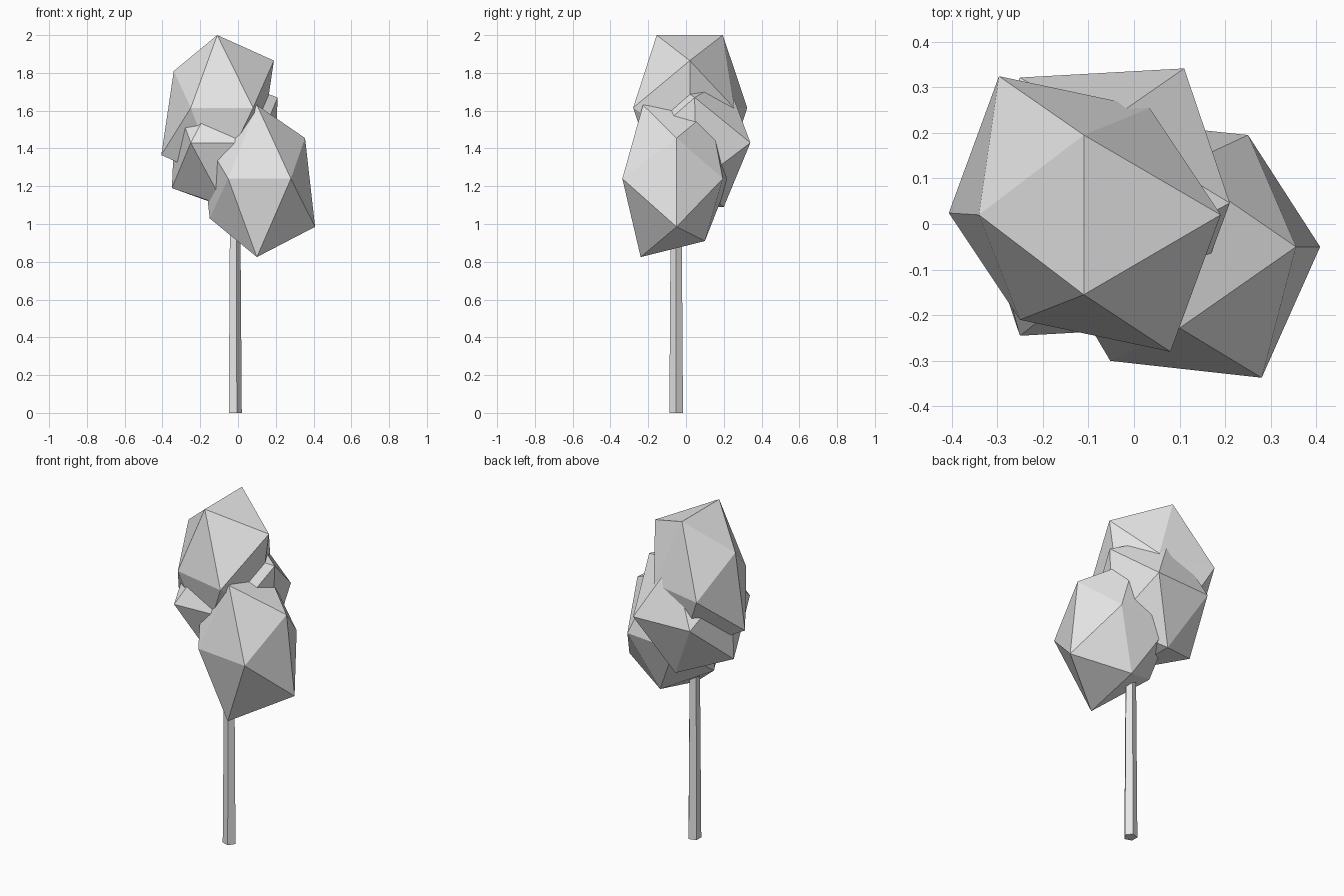
import bpy, bmesh, math
from mathutils import Vector

if "Cube" in bpy.data.objects:
    bpy.data.objects.remove(bpy.data.objects["Cube"])

grey = bpy.data.materials.new("plain_grey")
grey.diffuse_color = (0.8, 0.8, 0.8, 1)
grey.use_nodes = True
grey.node_tree.nodes["Principled BSDF"].inputs["Base Color"].default_value = grey.diffuse_color


def finish(bm, name):
    mesh = bpy.data.meshes.new(name)
    bmesh.ops.recalc_face_normals(bm, faces=bm.faces)
    bm.to_mesh(mesh)
    bm.free()
    mesh.materials.append(grey)
    obj = bpy.data.objects.new(name, mesh)
    bpy.context.collection.objects.link(obj)
    return obj


def foliage(name, points, centre=None):
    """Faceted twenty-sided clump; with a centre, each point is mirrored through it."""
    pts = [Vector(p) for p in points]
    if centre:
        pts += [2 * Vector(centre) - p for p in pts]
    bm = bmesh.new()
    for p in pts:
        bm.verts.new(p)
    hull = bmesh.ops.convex_hull(bm, input=bm.verts)
    loose = [v for v in bm.verts if not v.link_faces]
    bmesh.ops.delete(bm, geom=loose, context='VERTS')
    return finish(bm, name)


# Tall upper clump
foliage("upper_foliage",
        [(-0.11, 0.195, 2.0), (-0.11, -0.155, 2.0),
         (-0.34, 0.02, 1.81), (0.19, 0.02, 1.865),
         (-0.25, -0.21, 1.615), (0.08, -0.28, 1.615)],
        centre=(-0.108, 0.022, 1.615))

# Middle clump joining the other two
foliage("middle_foliage",
        [(-0.07, 0.20, 1.09), (-0.07, -0.12, 1.095),
         (-0.35, 0.05, 1.19), (0.19, 0.05, 1.21),
         (-0.25, -0.245, 1.43), (0.11, -0.225, 1.43)],
        centre=(-0.07, 0.048, 1.43))

# Lower clump at the front right
foliage("lower_foliage",
        [(0.10, -0.228, 1.63), (0.10, 0.125, 1.60),
         (0.355, -0.05, 1.455), (-0.20, -0.05, 1.49),
         (0.28, -0.337, 1.24), (-0.052, -0.30, 1.24),
         (0.25, 0.195, 1.24), (-0.08, 0.23, 1.24),
         (0.408, -0.05, 0.985), (-0.15, -0.05, 1.03),
         (0.10, -0.24, 0.825), (0.10, 0.10, 0.91)])

# Five-sided tapering trunk
bm = bmesh.new()
rings = []
for radius, z in ((0.038, 0.0), (0.029, 1.25)):
    rings.append([bm.verts.new((-0.018 + radius * math.cos(a), -0.052 + radius * math.sin(a), z))
                  for a in (math.tau * i / 5 for i in range(5))])
low, high = rings
for i in range(5):
    j = (i + 1) % 5
    bm.faces.new((low[i], low[j], high[j], high[i]))
bm.faces.new(low[::-1])
bm.faces.new(high)
finish(bm, "trunk")
